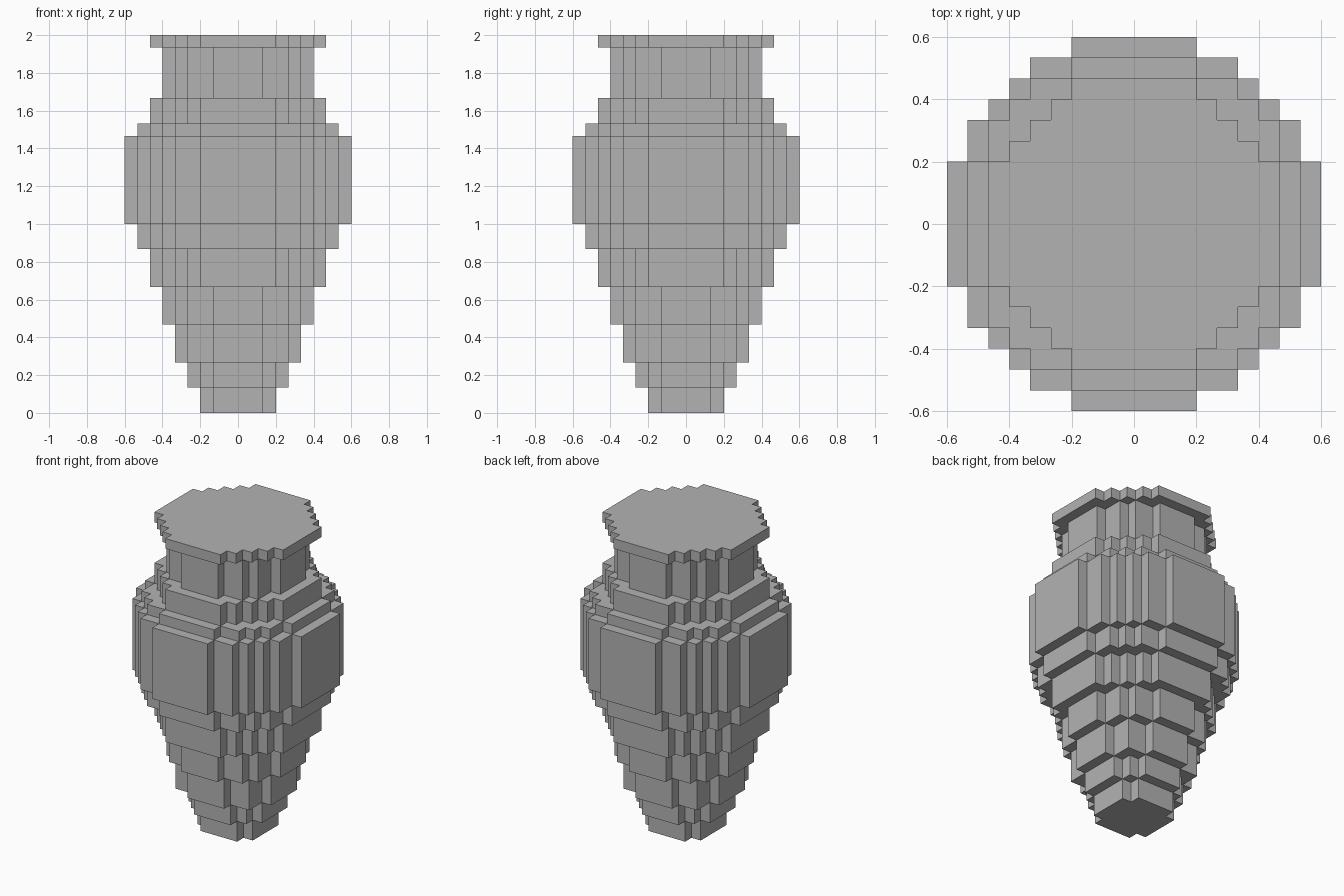
import bpy, bmesh
from mathutils import Vector

cube = bpy.data.objects.get("Cube")
if cube:
    bpy.data.objects.remove(cube, do_unlink=True)

UNIT = 2 / 30          # block size
# Tiers from foot to rim: (radius, height), both in blocks
TIERS = [(3, 2), (4, 2), (5, 3), (6, 3), (7, 3), (8, 2),
         (9, 7), (8, 1), (7, 2), (6, 4), (7, 1)]
REACH = range(-9, 9)

clay = bpy.data.materials.new("grey_clay")
clay.use_nodes = True
colour = (0.45, 0.45, 0.45, 1)
clay.diffuse_color = colour
clay.node_tree.nodes["Principled BSDF"].inputs["Base Color"].default_value = colour


def disc(radius):
    """Blocks whose centres lie inside a circle."""
    return {(i, j) for i in REACH for j in REACH
            if (i + 0.5) ** 2 + (j + 0.5) ** 2 < radius ** 2}


bm = bmesh.new()


def add_face(points):
    bm.faces.new([bm.verts.new(Vector(p) * UNIT) for p in points])


def add_caps(cells, z, up):
    """Horizontal block faces at one level."""
    for i, j in cells:
        ring = [(i, j, z), (i + 1, j, z), (i + 1, j + 1, z), (i, j + 1, z)]
        add_face(ring if up else ring[::-1])


def add_walls(cells, z0, z1):
    """Vertical faces around the stepped outline."""
    for i, j in cells:
        corners = [(i, j), (i + 1, j), (i + 1, j + 1), (i, j + 1)]
        sides = [(0, -1), (1, 0), (0, 1), (-1, 0)]
        for k, (di, dj) in enumerate(sides):
            if (i + di, j + dj) not in cells:
                a, b = corners[k], corners[(k + 1) % 4]
                add_face([(*a, z0), (*b, z0), (*b, z1), (*a, z1)])


# Stepped tiers with only the exposed ledges between them
below, z = set(), 0
for radius, height in TIERS:
    cells = disc(radius)
    add_caps(cells - below, z, False)
    add_caps(below - cells, z, True)
    add_walls(cells, z, z + height)
    below, z = cells, z + height
add_caps(below, z, True)

# Weld the blocks and merge coplanar faces
bmesh.ops.remove_doubles(bm, verts=bm.verts[:], dist=UNIT / 100)
bmesh.ops.dissolve_limit(bm, angle_limit=0.01, verts=bm.verts[:], edges=bm.edges[:])

mesh = bpy.data.meshes.new("stepped_vase")
bm.to_mesh(mesh)
bm.free()
mesh.materials.append(clay)
vase = bpy.data.objects.new("stepped_vase", mesh)
bpy.context.collection.objects.link(vase)
